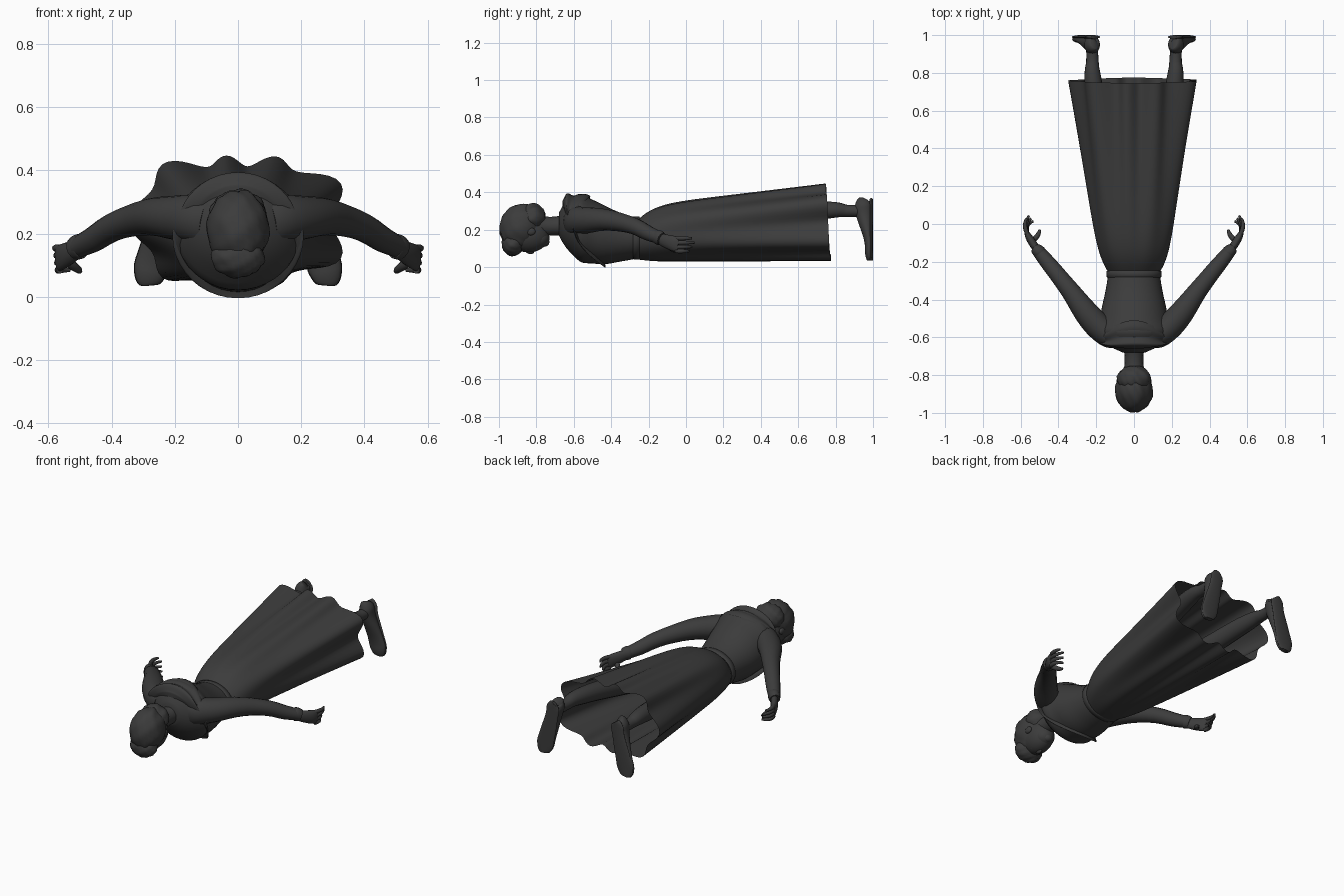
import bpy, bmesh, math
from mathutils import Vector, Matrix

cube = bpy.data.objects.get("Cube")
if cube:
    bpy.data.objects.remove(cube)

charcoal = bpy.data.materials.new("charcoal")
charcoal.use_nodes = True
grey = .045
charcoal.diffuse_color = (grey, grey, grey, 1)
shader = charcoal.node_tree.nodes["Principled BSDF"]
shader.inputs["Base Color"].default_value = charcoal.diffuse_color


def finish(name, bm):
    """Turn a bmesh into a smooth shaded object."""
    bmesh.ops.recalc_face_normals(bm, faces=bm.faces)
    mesh = bpy.data.meshes.new(name)
    bm.to_mesh(mesh)
    bm.free()
    obj = bpy.data.objects.new(name, mesh)
    bpy.context.collection.objects.link(obj)
    mesh.materials.append(charcoal)
    bpy.ops.object.select_all(action='DESELECT')
    obj.select_set(True)
    bpy.context.view_layer.objects.active = obj
    bpy.ops.object.shade_smooth_by_angle(angle=math.radians(60))


def loft(name, rings, caps=True):
    """Bridge closed rings of points in order."""
    bm = bmesh.new()
    loops = [[bm.verts.new(point) for point in ring] for ring in rings]
    for first, second in zip(loops, loops[1:]):
        for i in range(len(first)):
            bm.faces.new((first[i - 1], first[i], second[i], second[i - 1]))
    if caps:
        bm.faces.new(loops[0])
        bm.faces.new(loops[-1])
    finish(name, bm)


def spline(keys, steps=5):
    """Smooth curve through key vectors of any length."""
    keys = [Vector(key) for key in keys]
    curve = []
    for i in range(len(keys) - 1):
        start, end = keys[i], keys[i + 1]
        before = keys[max(i - 1, 0)]
        after = keys[min(i + 2, len(keys) - 1)]
        for step in range(steps):
            t = step / steps
            left = start + (end - before) * t / 2
            right = end + (start - after) * (1 - t) / 2
            blend = t * t * (3 - 2 * t)
            curve.append(left.lerp(right, blend))
    return curve + [keys[-1]]


def angles(count):
    return [math.tau * i / count for i in range(count)]


def oval(y, z, width, height, lean=0, side=0):
    """Oval round the body; lean tilts it and side shifts its flanks along y."""
    return [(width * math.sin(a), y + lean * math.cos(a) + side * math.sin(a) ** 2,
             z + height * math.cos(a)) for a in angles(40)]


def tube(name, keys, side=1, axis='Z', sides=16):
    """Limb through keys of x, y, z, radius across and radius along the axis."""
    path = spline(keys)
    reference = Vector((axis == 'X', axis == 'Y', axis == 'Z'))
    centres = [Vector((row[0] * side, row[1], row[2])) for row in path]
    rings = []
    for i, (row, centre) in enumerate(zip(path, centres)):
        direction = centres[min(i + 1, len(path) - 1)] - centres[max(i - 1, 0)]
        direction.normalize()
        across = direction.cross(reference).normalized()
        along = across.cross(direction)
        rings.append([centre + across * row[3] * math.cos(a) + along * row[4] * math.sin(a)
                      for a in angles(sides)])
    loft(name, rings)


def ball(name, centre, radii, tilt=0, wave=0):
    """Ellipsoid, with optional wavy locks."""
    bm = bmesh.new()
    bmesh.ops.create_uvsphere(bm, u_segments=32, v_segments=20, radius=1)
    for vert in bm.verts:
        x, y, z = vert.co
        vert.co *= 1 + wave * math.sin(9 * x + 4 * y) * math.sin(8 * z + 3 * x)
    matrix = Matrix.Translation(centre) @ Matrix.Rotation(math.radians(tilt), 4, 'X')
    bmesh.ops.transform(bm, verts=bm.verts, matrix=matrix @ Matrix.Diagonal((*radii, 1)))
    finish(name, bm)


# Torso, lying face down with the head toward -y
torso_keys = [(-.68, .23, .06, .06), (-.6, .22, .18, .16), (-.5, .19, .18, .17),
              (-.35, .16, .15, .13), (-.22, .16, .13, .1)]
loft("torso", [oval(*row) for row in spline(torso_keys)])
loft("waistband", [oval(y, .155, width, width - .03) for y, width in
                   ((-.29, .13), (-.28, .145), (-.25, .145), (-.24, .13))])

# Draped cowl collar, rolled in folds from its hem in to the neck
collar = []
for step in range(25):
    t = step / 24
    roll = .008 * math.sin(t * math.tau * 2.5)
    shrink = t ** 3
    collar.append(oval(-.47 - .15 * t, .19 + .04 * t, .2 - .13 * shrink + roll,
                       .19 - .11 * shrink + roll, -.04 - .05 * math.sin(math.pi * t),
                       -.13 * (1 - t)))
loft("cowl_collar", collar)

# Skirt: a plain oval at the waist, turning boxy and pleated toward the open hem
skirt = []
for step in range(31):
    t = step / 30
    waist = (1 - t) ** 12
    width = .18 + .14 * t - .04 * waist
    top = .33 + .1 * t - .07 * waist
    bottom = .025 + .025 * t + .015 * waist
    height = (top - bottom) / 2
    power = 2 + t
    ring = []
    for a in angles(108):
        c, s = math.cos(a), math.sin(a)
        reach = (abs(c / width) ** power + abs(s / height) ** power) ** (-1 / power)
        reach *= 1 - .09 * t * math.cos(9 * a)
        ring.append((reach * c, -.25 + t * (1.01 - .015 * s), bottom + height + reach * s))
    skirt.append(ring)
loft("skirt", skirt, caps=False)

# Neck, head and hair
tube("neck", [(0, -.6, .23, .07, .07), (0, -.7, .22, .05, .05), (0, -.8, .22, .06, .06)])
ball("head", (0, -.85, .18), (.08, .12, .1), tilt=-12)
ball("jaw", (0, -.79, .155), (.06, .06, .055))
ball("chin", (0, -.755, .135), (.03, .025, .025))
ball("nose", (0, -.835, .09), (.014, .026, .02), tilt=-20)
ball("mouth", (0, -.79, .107), (.024, .012, .012))
ball("hair", (0, -.885, .215), (.1, .11, .125), tilt=-20, wave=.04)
ball("hair_fringe", (0, -.925, .125), (.085, .06, .065), wave=.05)
ball("hair_nape", (0, -.82, .265), (.09, .07, .075), wave=.05)

arm_keys = [(.1, -.6, .24, .06, .08), (.2, -.53, .25, .07, .07), (.34, -.35, .24, .05, .05),
            (.46, -.2, .18, .04, .04), (.52, -.13, .15, .03, .03)]
cuff_keys = [(.49, -.16, .16, .03, .03), (.5, -.15, .16, .035, .04), (.52, -.13, .15, .03, .035)]
palm_keys = [(.51, -.14, .15, .02, .03), (.55, -.08, .13, .02, .04), (.57, -.04, .12, .01, .04)]
thumb_keys = [(.54, -.09, .11, .015, .015), (.51, -.06, .09, .013, .013), (.5, -.03, .08, .006, .006)]
leg_keys = [(.1, -.05, .2, .08, .08), (.16, .35, .25, .06, .06), (.21, .7, .3, .05, .05),
            (.22, .86, .3, .033, .033), (.22, .95, .3, .035, .035)]
shoe_keys = [(.21, .955, .357, .02, .03), (.22, .95, .33, .04, .046), (.23, .955, .27, .04, .043),
             (.26, .975, .15, .05, .024), (.28, .978, .07, .048, .02), (.285, .98, .036, .02, .01)]

for side, word in ((1, "left_"), (-1, "right_")):
    ball(word + "eye", (side * .03, -.855, .1), (.015, .01, .01))
    ball(word + "ear", (side * .08, -.83, .19), (.012, .025, .02))
    # Sleeved arm and hand
    tube(word + "arm", arm_keys, side)
    tube(word + "cuff", cuff_keys, side)
    tube(word + "palm", palm_keys, side)
    tube(word + "thumb", thumb_keys, side, sides=10)
    for finger in range(4):
        z = .154 - .023 * finger
        bend = .012 * finger
        tip = .045 - .015 * abs(finger - 1)
        tube(word + "finger_" + str(finger + 1),
             [(.563, -.055, z, .011, .011), (.577 - bend / 3, -.01, z, .011, .011),
              (.568 - bend, tip, z, .006, .006)], side, sides=10)
    # Leg and shoe, toes pointing down, with a flat sole facing +y
    tube(word + "leg", leg_keys, side)
    tube(word + "shoe", shoe_keys, side, axis='Y', sides=20)
    sole_keys = [(x, .99, z, across + .002, .01) for x, y, z, across, along in shoe_keys]
    tube(word + "sole", sole_keys, side, axis='Y', sides=20)
